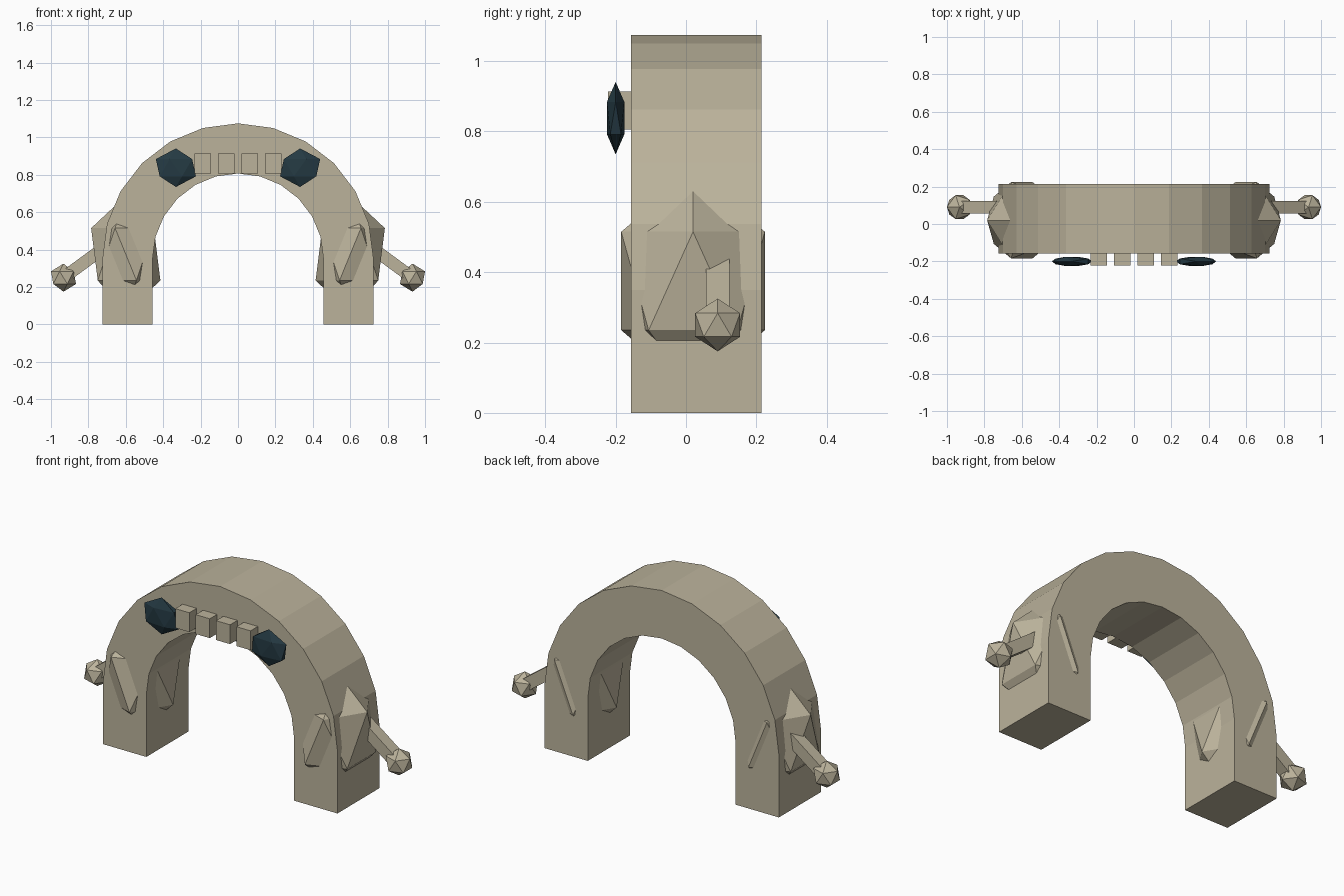
import bpy, bmesh, math
from mathutils import Matrix, Vector

if "Cube" in bpy.data.objects:
    bpy.data.objects.remove(bpy.data.objects["Cube"])


def make_material(name, color):
    mat = bpy.data.materials.new(name)
    mat.use_nodes = True
    mat.diffuse_color = (*color, 1)
    mat.node_tree.nodes["Principled BSDF"].inputs["Base Color"].default_value = (*color, 1)
    return mat


sand = make_material("sand stone", (0.50, 0.45, 0.33))
dark = make_material("dark teal", (0.018, 0.042, 0.056))


def finish(name, bm, mat):
    bmesh.ops.recalc_face_normals(bm, faces=bm.faces)
    mesh = bpy.data.meshes.new(name)
    bm.to_mesh(mesh)
    bm.free()
    mesh.materials.append(mat)
    obj = bpy.data.objects.new(name, mesh)
    bpy.context.collection.objects.link(obj)


def place(center, size, side=1, tilt=0):
    """Scale, tilt about y and move; side -1 mirrors across x."""
    return (Matrix.Diagonal((side, 1, 1, 1)) @ Matrix.Translation(center)
            @ Matrix.Rotation(tilt, 4, 'Y') @ Matrix.Diagonal((*size, 1)))


def gem(name, center, radii, mat, side):
    bm = bmesh.new()
    bmesh.ops.create_icosphere(bm, subdivisions=1, radius=1,
                               matrix=place(center, radii, side))
    finish(name, bm, mat)


def box(name, center, size, mat, side=1, tilt=0):
    bm = bmesh.new()
    bmesh.ops.create_cube(bm, size=1, matrix=place(center, size, side, tilt))
    finish(name, bm, mat)


# Arch body: half ring on two straight legs, extruded front to back
OUTER, INNER, SPRING = 0.725, 0.457, 0.35
FRONT, BACK, STEPS = -0.157, 0.215, 12


def arch_line(radius):
    arc = [(radius * math.cos(math.pi * i / STEPS),
            SPRING + radius * math.sin(math.pi * i / STEPS)) for i in range(STEPS + 1)]
    return [(radius, 0)] + arc + [(-radius, 0)]


bm = bmesh.new()
outline = arch_line(OUTER) + arch_line(INNER)[::-1]
face = bm.faces.new([bm.verts.new((x, FRONT, z)) for x, z in outline])
extruded = bmesh.ops.extrude_face_region(bm, geom=[face])["geom"]
bmesh.ops.translate(bm, vec=(0, BACK - FRONT, 0),
                    verts=[v for v in extruded if isinstance(v, bmesh.types.BMVert)])
# the starting face stays as the front cap
if not face.is_valid:
    bm.faces.new([v for v in bm.verts if v.co.y < 0])
finish("arch_body", bm, sand)

# Teeth
for i in range(4):
    box(f"tooth_{i + 1}", (-0.189 + 0.126 * i, -0.18, 0.86), (0.087, 0.084, 0.108), sand)

# Paired parts
for label, side in (("left", 1), ("right", -1)):
    gem(f"{label}_eye", (0.332, -0.2, 0.838), (0.12, 0.029, 0.103), dark, side)
    gem(f"{label}_shoulder", (0.6, 0.02, 0.375), (0.207, 0.24, 0.313), sand, side)

    # Arm runs from inside the shoulder out and down to the hand
    hand, root = Vector((0.933, 0.09, 0.25)), Vector((0.64, 0.09, 0.465))
    span = hand - root
    box(f"{label}_arm", (hand + root) / 2, (span.length, 0.066, 0.066), sand, side,
        math.atan2(-span.z, span.x))
    gem(f"{label}_hand", hand, (0.075, 0.075, 0.075), sand, side)
